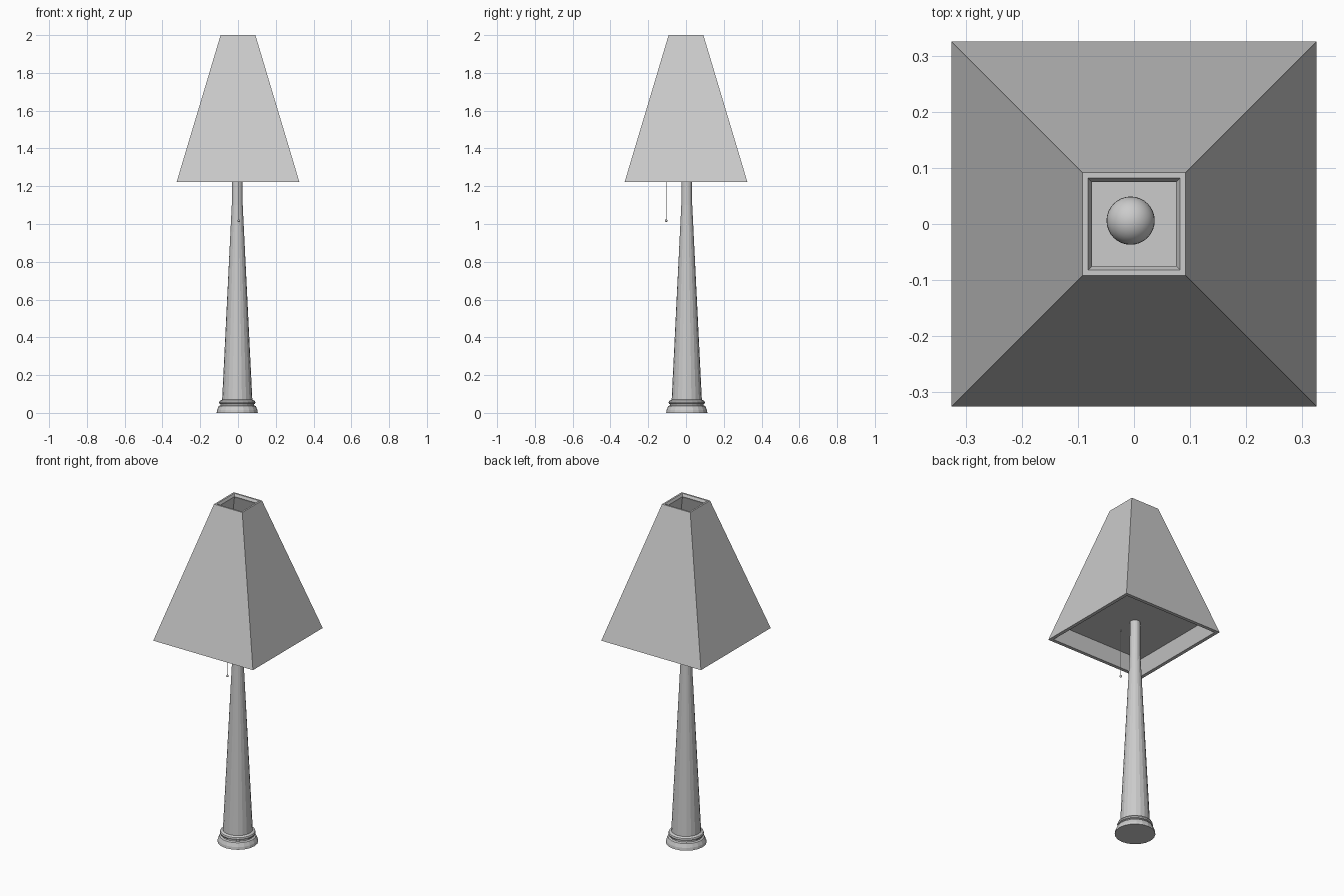
import bpy, bmesh, math

if "Cube" in bpy.data.objects:
    bpy.data.objects.remove(bpy.data.objects["Cube"])

CX, CY = -0.004, 0.004   # post axis
Z_PANEL = 1.305


def make_object(name, bm):
    bmesh.ops.recalc_face_normals(bm, faces=bm.faces)
    mesh = bpy.data.meshes.new(name)
    bm.to_mesh(mesh)
    bm.free()
    obj = bpy.data.objects.new(name, mesh)
    bpy.context.collection.objects.link(obj)
    return obj


def stack(name, profile, sides, x=0, y=0, turn=0, closed=False, smooth=False):
    """Stack polygon rings of (radius, z); cap the ends or close into a loop."""
    bm = bmesh.new()
    rings = []
    for r, z in profile:
        rings.append([bm.verts.new((x + r * math.cos(turn + math.tau * i / sides),
                                    y + r * math.sin(turn + math.tau * i / sides), z))
                      for i in range(sides)])
    pairs = list(zip(rings, rings[1:]))
    if closed:
        pairs.append((rings[-1], rings[0]))
    for a, b in pairs:
        for i in range(sides):
            j = (i + 1) % sides
            bm.faces.new((a[i], a[j], b[j], b[i]))
    if not closed:
        bm.faces.new(rings[0])
        bm.faces.new(rings[-1])
    for f in bm.faces:
        f.smooth = smooth and len(f.verts) == 4
    return make_object(name, bm)


def square(name, profile, closed=False):
    """Square rings given by half width."""
    return stack(name, [(h * math.sqrt(2), z) for h, z in profile], 4,
                 turn=math.pi / 4, closed=closed)


def ball(name, r, x, y, z, seg, rings):
    bm = bmesh.new()
    bmesh.ops.create_uvsphere(bm, u_segments=seg, v_segments=rings, radius=r)
    bmesh.ops.translate(bm, verts=bm.verts, vec=(x, y, z))
    for f in bm.faces:
        f.smooth = True
    return make_object(name, bm)


# Hollow pyramid shade with a stepped lip at the top
square("shade", [(0.325, 1.222), (0.092, 2.0), (0.082, 2.0), (0.075, 1.985),
                 (0.079, 1.975), (0.305, 1.222)], closed=True)

# Flat panel closing the inside of the shade
square("shade_panel", [(0.285, Z_PANEL), (0.284, Z_PANEL + 0.005)])

# Moulded foot
stack("foot", [(0.109, 0), (0.107, 0.015), (0.098, 0.036), (0.088, 0.040),
               (0.088, 0.046), (0.094, 0.049), (0.096, 0.056), (0.093, 0.064),
               (0.080, 0.070)], 20, CX, CY)

# Tapered post
stack("post", [(0.080, 0.068), (0.029, 1.1), (0.028, Z_PANEL)], 20, CX, CY)

# Bulb and its neck
stack("bulb_neck", [(0.024, Z_PANEL), (0.024, 1.36), (0.03, 1.40)], 20, CX, CY)
ball("bulb", 0.043, -0.006, 0.006, 1.42, 32, 16)

# Pull cord with bead
stack("pull_cord", [(0.0022, 1.022), (0.0022, Z_PANEL)], 8, 0.004, -0.105, smooth=True)
ball("pull_bead", 0.007, 0.004, -0.105, 1.018, 12, 8)
